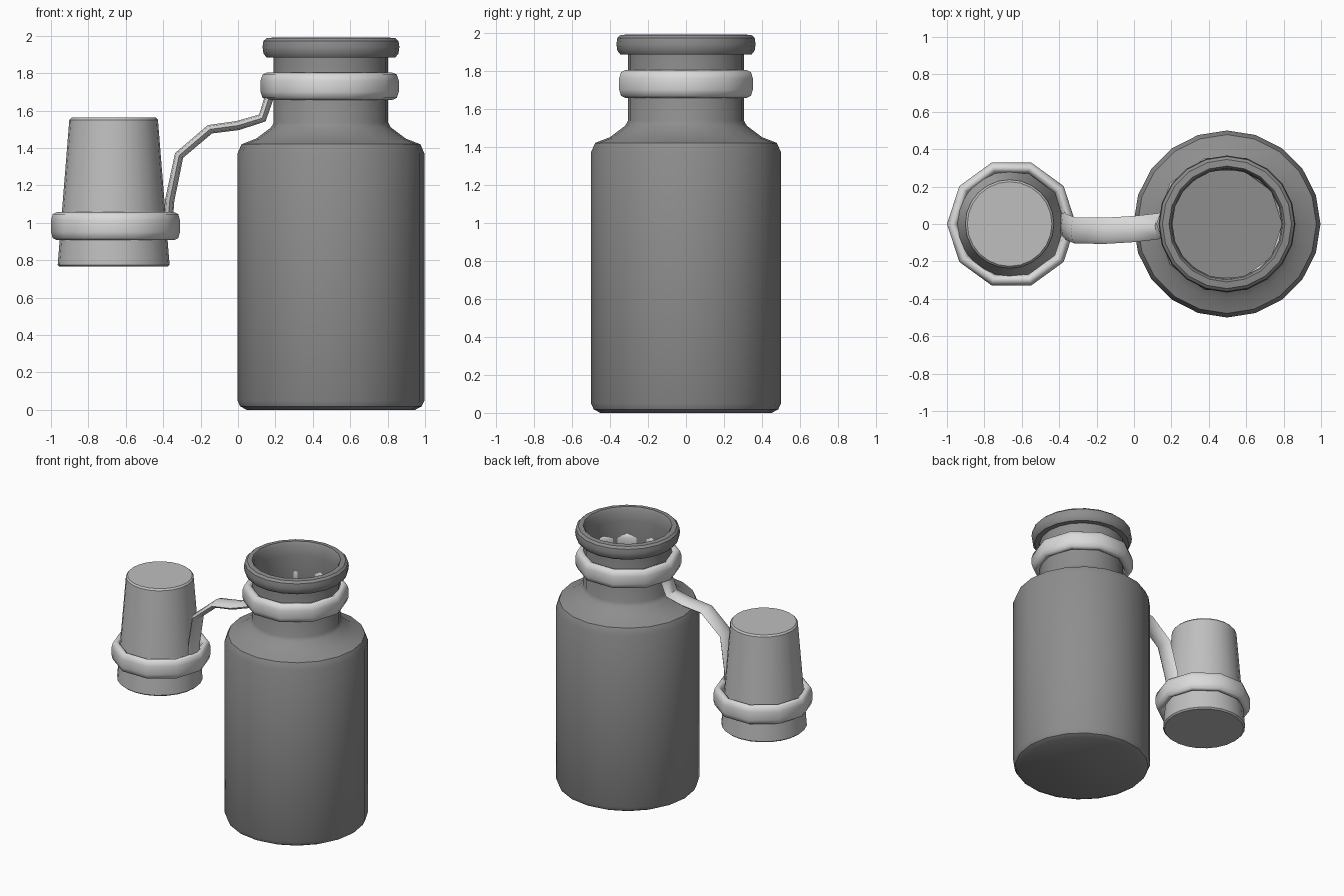
import bpy, bmesh, math
from mathutils import Vector

if "Cube" in bpy.data.objects:
    bpy.data.objects.remove(bpy.data.objects["Cube"])


def material(name, v):
    m = bpy.data.materials.new(name)
    m.diffuse_color = (v, v, v, 1)
    m.use_nodes = True
    m.node_tree.nodes["Principled BSDF"].inputs["Base Color"].default_value = m.diffuse_color
    return m


BOTTLE = material("mid grey", 0.27)
CAP = material("light grey", 0.52)
BAND = material("pale grey", 0.70)


def finish(name, bm, mat, angle):
    bmesh.ops.recalc_face_normals(bm, faces=bm.faces)
    me = bpy.data.meshes.new(name)
    bm.to_mesh(me)
    bm.free()
    ob = bpy.data.objects.new(name, me)
    bpy.context.collection.objects.link(ob)
    me.materials.append(mat)
    bpy.ops.object.select_all(action='DESELECT')
    ob.select_set(True)
    bpy.context.view_layer.objects.active = ob
    bpy.ops.object.shade_smooth_by_angle(angle=math.radians(angle))
    return ob


def skin(bm, rings, closed=False):
    """Bridge equal-length vertex rings; cap the ends unless closed."""
    n = len(rings[0])
    pairs = list(zip(rings, rings[1:]))
    if closed:
        pairs.append((rings[-1], rings[0]))
    for a, b in pairs:
        for i in range(n):
            j = (i + 1) % n
            bm.faces.new((a[i], a[j], b[j], b[i]))
    if not closed:
        bm.faces.new(rings[0])
        bm.faces.new(rings[-1])


def lathe(name, x, profile, sides, mat, closed=False, angle=35):
    bm = bmesh.new()
    rings = []
    for r, z in profile:
        rings.append([bm.verts.new((x + r * math.cos(math.tau * i / sides),
                                    r * math.sin(math.tau * i / sides), z))
                      for i in range(sides)])
    skin(bm, rings, closed)
    return finish(name, bm, mat, angle)


def oval(cr, cz, rr, rz, n=10):
    """Rounded band section, slightly squarer than an ellipse."""
    pts = []
    for i in range(n):
        a = math.tau * (i + 0.5) / n
        c, s = math.cos(a), math.sin(a)
        pts.append((cr + rr * math.copysign(abs(c) ** 0.75, c),
                    cz + rz * math.copysign(abs(s) ** 0.75, s)))
    return pts


# Bottle: outer wall with rolled rim, then thin inner wall down to the floor
lathe("bottle", 0.497, [
    (0.45, 0), (0.485, 0.018), (0.5, 0.05), (0.5, 1.37), (0.478, 1.42),
    (0.40, 1.45), (0.32, 1.51), (0.306, 1.535), (0.306, 1.885),
    (0.345, 1.885), (0.361, 1.905), (0.366, 1.94), (0.361, 1.972),
    (0.345, 1.987), (0.31, 1.99), (0.298, 1.97), (0.292, 1.89),
    (0.292, 1.53), (0.31, 1.49), (0.39, 1.435), (0.468, 1.405),
    (0.488, 1.36), (0.488, 0.055), (0.45, 0.015)], 20, BOTTLE)

# Cap: closed tapered plug
lathe("cap", -0.665, [
    (0.288, 0.765), (0.299, 0.775), (0.298, 0.79),
    (0.237, 1.55), (0.226, 1.562)], 24, CAP)

# Bands gripping the neck and the cap
lathe("neck_band", 0.49, oval(0.335, 1.73, 0.036, 0.073), 10, BAND, True, 60)
lathe("cap_band", -0.655, oval(0.315, 0.982, 0.031, 0.075), 10, BAND, True, 60)

# Strap: flat oval section swept along the bent path between the bands
path = [(-0.375, 0.0, 1.0), (-0.365, -0.015, 1.12), (-0.315, -0.035, 1.36),
        (-0.15, -0.036, 1.50), (0.0, -0.027, 1.52), (0.13, -0.012, 1.56),
        (0.17, 0.0, 1.68)]
path = [Vector(p) for p in path]
bm = bmesh.new()
rings = []
for k, p in enumerate(path):
    t = path[min(k + 1, len(path) - 1)] - path[max(k - 1, 0)]
    t.y = 0
    t.normalize()
    nrm = Vector((-t.z, 0, t.x))
    ring = []
    for i in range(8):
        a = math.tau * i / 8
        ring.append(bm.verts.new(p + Vector((0, 0.07 * math.cos(a), 0))
                                 + nrm * 0.025 * math.sin(a)))
    rings.append(ring)
skin(bm, rings)
finish("strap", bm, BAND, 50)
